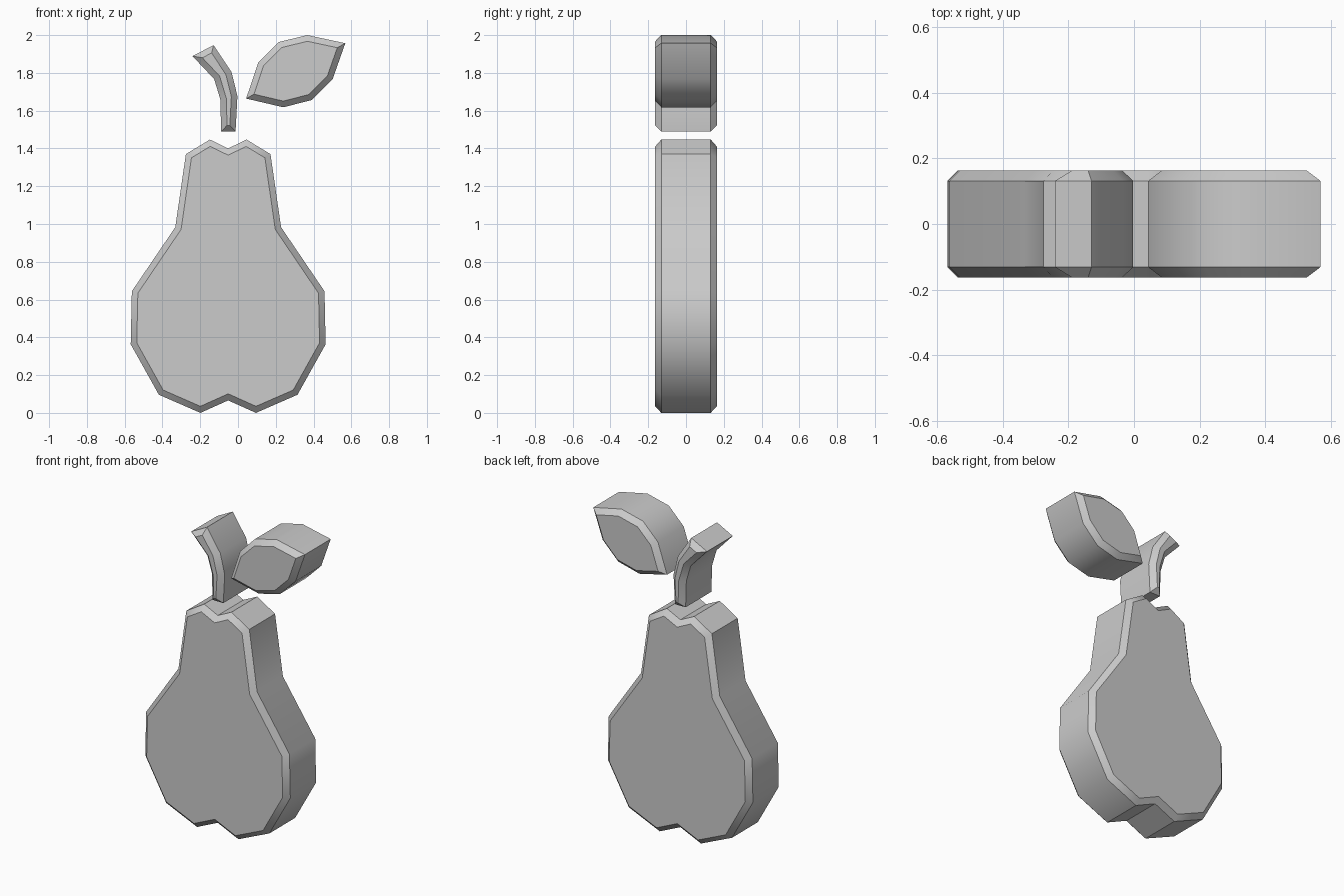
import bpy, bmesh, math
from mathutils import Vector

if "Cube" in bpy.data.objects:
    bpy.data.objects.remove(bpy.data.objects["Cube"])

HALF_DEPTH = 0.163
BEVEL = 0.032


def inset(points, distance):
    """Mitred inward offset of a counter-clockwise outline."""
    result = []
    for i, p in enumerate(points):
        d1 = (p - points[i - 1]).normalized()
        d2 = (points[(i + 1) % len(points)] - p).normalized()
        n1, n2 = Vector((-d1.y, d1.x)), Vector((-d2.y, d2.x))
        result.append(p + (n1 + n2) * distance / (1 + n1.dot(n2)))
    return result


def slab(name, outline):
    """Thick plate from an (x, z) outline with chamfered front and back rims."""
    outer = [Vector(p) for p in outline]
    area = sum(outer[i - 1].cross(outer[i]) for i in range(len(outer)))
    if area < 0:
        outer.reverse()
    inner = inset(outer, BEVEL)
    y = HALF_DEPTH
    layers = [(inner, -y), (outer, -y + BEVEL), (outer, y - BEVEL), (inner, y)]

    bm = bmesh.new()
    rings = [[bm.verts.new((p.x, depth, p.y)) for p in pts] for pts, depth in layers]
    bm.faces.new(rings[0])
    bm.faces.new(rings[-1][::-1])
    n = len(outer)
    for a, b in zip(rings, rings[1:]):
        for i in range(n):
            j = (i + 1) % n
            bm.faces.new((a[i], b[i], b[j], a[j]))
    bmesh.ops.recalc_face_normals(bm, faces=bm.faces)
    mesh = bpy.data.meshes.new(name)
    bm.to_mesh(mesh)
    bm.free()
    obj = bpy.data.objects.new(name, mesh)
    bpy.context.collection.objects.link(obj)
    bpy.ops.object.select_all(action='DESELECT')
    obj.select_set(True)
    bpy.context.view_layer.objects.active = obj
    bpy.ops.object.shade_smooth_by_angle(angle=math.radians(40))


# Pear body: half outline mirrored about its own axis
CX = -0.052
half = [(0.097, 1.447), (0.224, 1.37), (0.28, 0.983), (0.51, 0.644),
        (0.516, 0.363), (0.367, 0.096), (0.147, 0.0)]
body = [(CX, 1.40)] + [(CX + x, z) for x, z in half]
body += [(CX, 0.066)] + [(CX - x, z) for x, z in reversed(half)]
slab("pear_body", body)

# Curved stem
slab("stem", [(-0.241, 1.889), (-0.129, 1.947), (-0.034, 1.804), (-0.003, 1.677),
              (-0.013, 1.49), (-0.089, 1.49), (-0.094, 1.661), (-0.126, 1.767)])

# Leaf
slab("leaf", [(0.043, 1.664), (0.108, 1.857), (0.214, 1.963), (0.367, 2.0),
              (0.568, 1.957), (0.501, 1.767), (0.39, 1.656), (0.24, 1.618)])
